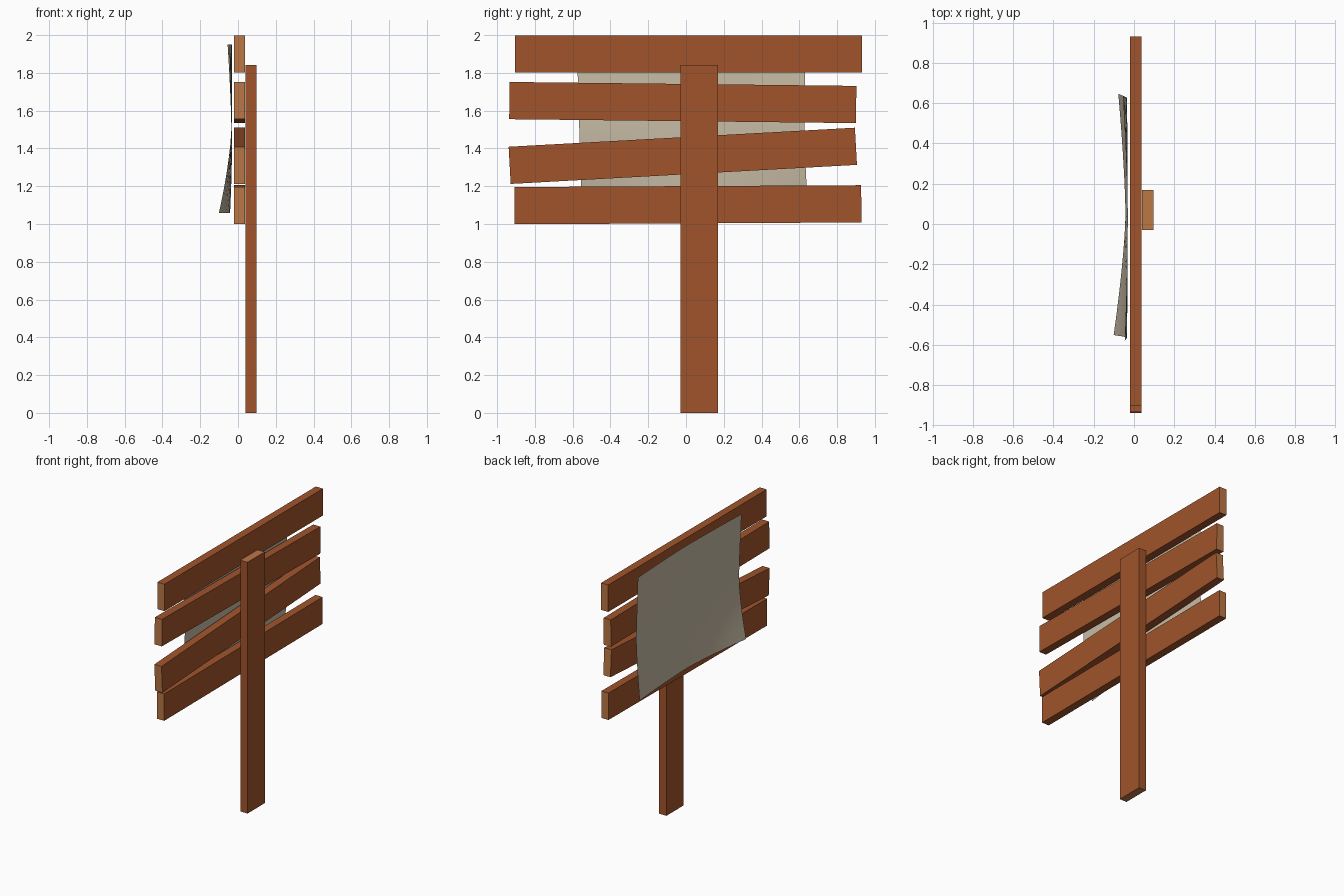
import bpy, bmesh, math
from mathutils import Matrix

if "Cube" in bpy.data.objects:
    bpy.data.objects.remove(bpy.data.objects["Cube"])


def material(name, rgb):
    # sRGB 0-255 to linear
    lin = [((c / 255 + 0.055) / 1.055) ** 2.4 for c in rgb]
    m = bpy.data.materials.new(name)
    m.diffuse_color = (*lin, 1)
    m.use_nodes = True
    m.node_tree.nodes["Principled BSDF"].inputs["Base Color"].default_value = m.diffuse_color
    return m


wood = material("brown_wood", (160, 84, 43))
end_grain = material("light_end_grain", (187, 119, 69))
paper_mat = material("old_paper", (200, 188, 166))


def finish(name, bm, mats):
    me = bpy.data.meshes.new(name)
    bm.to_mesh(me)
    bm.free()
    for m in mats:
        me.materials.append(m)
    ob = bpy.data.objects.new(name, me)
    bpy.context.collection.objects.link(ob)
    return ob


def plank(name, centre, size, axis, tilt=0):
    """Box whose two faces across its long axis show end grain."""
    bm = bmesh.new()
    bmesh.ops.create_cube(bm, size=1)
    bmesh.ops.scale(bm, vec=size, verts=bm.verts)
    bm.normal_update()
    for f in bm.faces:
        f.material_index = int(abs(f.normal[axis]) > 0.9)
    bm.transform(Matrix.Translation(centre) @ Matrix.Rotation(math.radians(tilt), 4, 'X'))
    return finish(name, bm, [wood, end_grain])


# upright post
plank("post", (0.069, 0.07, 0.921), (0.058, 0.2, 1.842), 2)

# four crooked boards: y centre, z centre, tilt in degrees
boards = [(0.013, 1.9, 0), (-0.017, 1.643, -0.65), (-0.017, 1.361, 3.15), (0.01, 1.102, 0.3)]
for i, (y, z, tilt) in enumerate(boards):
    plank(f"board_{i + 1}", (0.008, y, z), (0.058, 1.836, 0.197), 1, tilt)

# paper sheet with corners curling away from the boards
N = 12
bm = bmesh.new()
bmesh.ops.create_grid(bm, x_segments=N, y_segments=N, size=1)
for vert in bm.verts:
    u, v = vert.co.x, vert.co.y
    if v < 0:
        curl = 0.055 if u < 0 else 0.032
    else:
        curl = 0.011 if u < 0 else 0.02
    x = -0.031 - curl * abs(u * v) ** 1.4 - 0.004 * u * u - (0.011 * v * v if v < 0 else 0)
    left = -0.565 - 0.013 * v
    right = 0.628 + 0.014 * v * v - 0.006 * v
    y = left + (right - left) * (u + 1) / 2
    vert.co = (x, y, 1.504 + 0.446 * v)
bmesh.ops.reverse_faces(bm, faces=bm.faces)  # face -x
bm.normal_update()
for f in bm.faces:
    f.smooth = True
finish("paper_notice", bm, [paper_mat])
